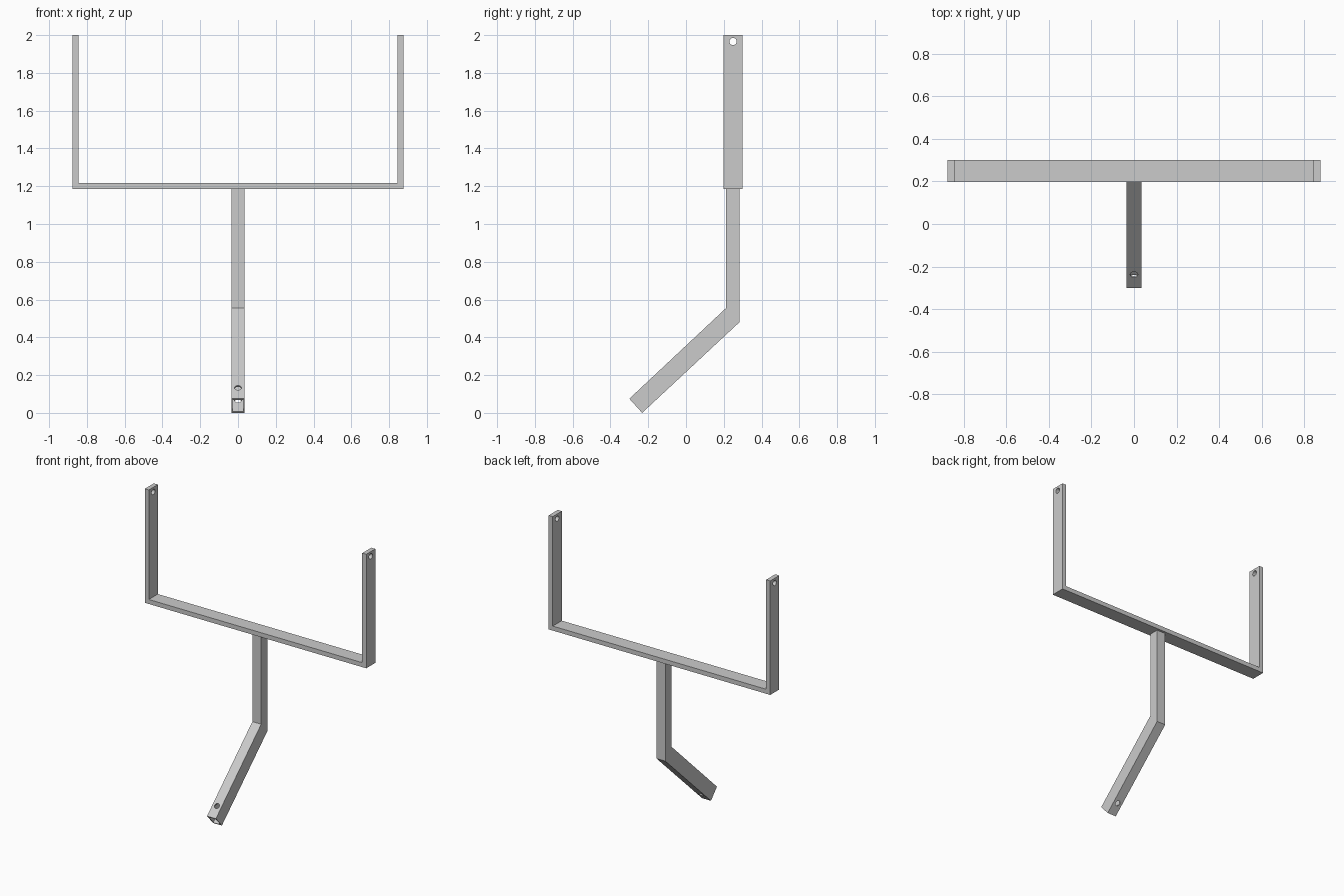
import bpy
import bmesh
from mathutils import Vector

cube = bpy.data.objects.get("Cube")
if cube:
    bpy.data.objects.remove(cube, do_unlink=True)

metal = bpy.data.materials.new("plain grey metal")
metal.use_nodes = True
GREY = (0.6, 0.6, 0.6, 1)
metal.diffuse_color = GREY
metal.node_tree.nodes["Principled BSDF"].inputs["Base Color"].default_value = GREY


def make_object(name, bm):
    bmesh.ops.recalc_face_normals(bm, faces=bm.faces)
    mesh = bpy.data.meshes.new(name)
    bm.to_mesh(mesh)
    bm.free()
    mesh.materials.append(metal)
    obj = bpy.data.objects.new(name, mesh)
    bpy.context.collection.objects.link(obj)
    return obj


def drill(target, name, centre, axis, radius, depth):
    """Cut a round hole through target along axis."""
    bm = bmesh.new()
    bmesh.ops.create_cone(bm, cap_ends=True, segments=32, radius1=radius,
                          radius2=radius, depth=depth)
    cutter = make_object(name, bm)
    cutter.rotation_mode = 'QUATERNION'
    cutter.rotation_quaternion = Vector(axis).to_track_quat('Z', 'Y')
    cutter.location = centre
    cutter.hide_render = True
    cutter.hide_set(True)
    cutter.display_type = 'WIRE'
    mod = target.modifiers.new(name, 'BOOLEAN')
    mod.operation = 'DIFFERENCE'
    mod.solver = 'EXACT'
    mod.object = cutter


# U-shaped flat-bar fork: outline in the front plane, extruded backwards
HALF, BAR, BASE, TOP = 0.876, 0.032, 1.185, 2.0
Y_FRONT, Y_BACK = 0.198, 0.3
half_outline = [(HALF, BASE), (HALF, TOP), (HALF - BAR, TOP), (HALF - BAR, BASE + BAR)]
outline = half_outline + [(-x, z) for x, z in reversed(half_outline)]
bm = bmesh.new()
face = bm.faces.new([bm.verts.new((x, Y_FRONT, z)) for x, z in outline])
extruded = bmesh.ops.extrude_face_region(bm, geom=[face])["geom"]
bmesh.ops.translate(bm, vec=(0, Y_BACK - Y_FRONT, 0),
                    verts=[v for v in extruded if isinstance(v, bmesh.types.BMVert)])
fork = make_object("fork", bm)
drill(fork, "fork_hole_cutter", (0, 0.249, 1.966), (1, 0, 0), 0.019, 2.2)

# Bent hollow stem: front and back edge points at each station, top to bottom
stations = [
    (Vector((0, 0.212, BASE)), Vector((0, 0.283, BASE))),
    (Vector((0, 0.212, 0.555)), Vector((0, 0.283, 0.48))),
    (Vector((0, -0.3, 0.075)), Vector((0, -0.232, 0))),
]
STEM_HALF, WALL = 0.035, 0.007


def ring(bm, front, back, half, inset):
    a, b = front.lerp(back, inset), back.lerp(front, inset)
    side = Vector((half, 0, 0))
    return [bm.verts.new(p) for p in (a - side, a + side, b + side, b - side)]


def bridge(bm, r1, r2):
    for i in range(4):
        j = (i + 1) % 4
        bm.faces.new((r1[i], r1[j], r2[j], r2[i]))


bm = bmesh.new()
outer = [ring(bm, f, b, STEM_HALF, 0) for f, b in stations]
inner = [ring(bm, f, b, STEM_HALF - WALL, 0.1) for f, b in stations]
for rings in (outer, inner):
    for upper, lower in zip(rings, rings[1:]):
        bridge(bm, upper, lower)
for end in (0, -1):
    bridge(bm, outer[end], inner[end])
stem = make_object("stem", bm)

# Bolt hole square to the sloping lower stem
slope = (stations[1][0] - stations[2][0]).normalized()
across = Vector((1, 0, 0)).cross(slope)
hole = stations[2][0] + slope * 0.085
drill(stem, "stem_hole_cutter", hole, across, 0.018, 0.4)
